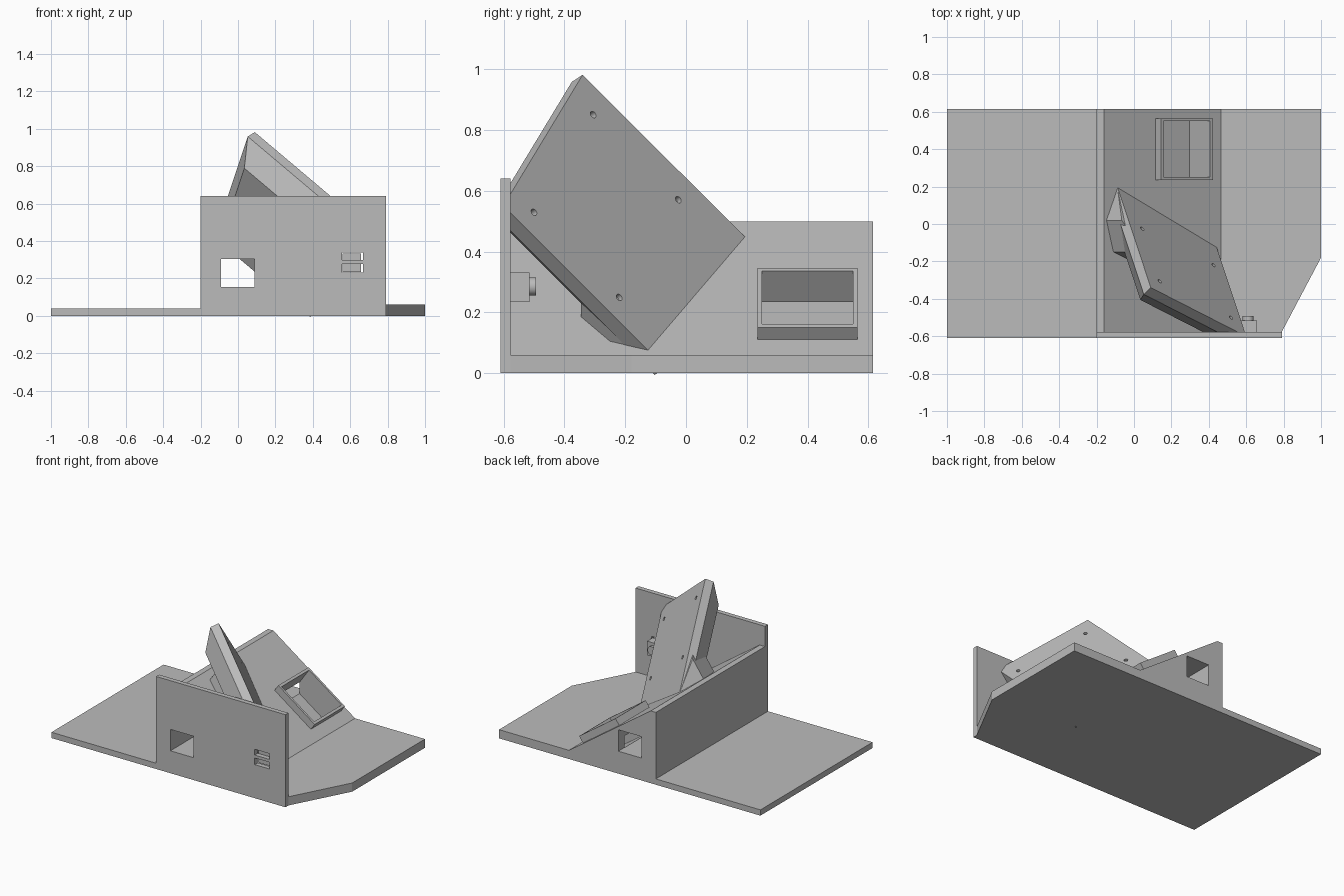
import bpy, bmesh
from mathutils import Vector, Matrix

default = bpy.data.objects.get("Cube")
if default:
    bpy.data.objects.remove(default, do_unlink=True)

GREY = (0.5, 0.5, 0.5, 1)
mat = bpy.data.materials.new("plain_grey")
mat.use_nodes = True
mat.diffuse_color = GREY
mat.node_tree.nodes["Principled BSDF"].inputs["Base Color"].default_value = GREY


def finish(name, bm):
    bmesh.ops.recalc_face_normals(bm, faces=bm.faces)
    mesh = bpy.data.meshes.new(name)
    bm.to_mesh(mesh)
    bm.free()
    mesh.materials.append(mat)
    obj = bpy.data.objects.new(name, mesh)
    bpy.context.collection.objects.link(obj)
    return obj


def hull(name, points):
    bm = bmesh.new()
    for p in points:
        bm.verts.new(p)
    res = bmesh.ops.convex_hull(bm, input=bm.verts)
    junk = {g for g in res["geom_interior"] + res["geom_unused"] if isinstance(g, bmesh.types.BMVert)}
    bmesh.ops.delete(bm, geom=list(junk), context="VERTS")
    bmesh.ops.dissolve_limit(bm, angle_limit=0.01, verts=bm.verts, edges=bm.edges)
    return finish(name, bm)


def box(name, xs, ys, zs, frame=None):
    frame = frame or Matrix.Identity(4)
    return hull(name, [frame @ Vector((x, y, z)) for x in xs for y in ys for z in zs])


def prism(name, outline, offset):
    bm = bmesh.new()
    face = bm.faces.new([bm.verts.new(p) for p in outline])
    ext = bmesh.ops.extrude_face_region(bm, geom=[face])
    moved = [g for g in ext["geom"] if isinstance(g, bmesh.types.BMVert)]
    bmesh.ops.translate(bm, verts=moved, vec=offset)
    return finish(name, bm)


def cylinder(name, radius, depth, matrix):
    bm = bmesh.new()
    bmesh.ops.create_cone(bm, cap_ends=True, segments=24, radius1=radius,
                          radius2=radius, depth=depth, matrix=matrix)
    obj = finish(name, bm)
    obj.data.shade_smooth()
    obj.data.set_sharp_from_angle(angle=0.6)
    return obj


def cut(target, cutters):
    for c in cutters:
        mod = target.modifiers.new("cut", "BOOLEAN")
        mod.operation, mod.solver, mod.object = "DIFFERENCE", "EXACT", c
    bpy.context.view_layer.update()
    deps = bpy.context.evaluated_depsgraph_get()
    mesh = bpy.data.meshes.new_from_object(target.evaluated_get(deps))
    target.modifiers.clear()
    target.data = mesh


def discard(cutters):
    for c in cutters:
        bpy.data.objects.remove(c, do_unlink=True)


FRONT, BACK, INNER = -0.61, 0.615, -0.577

# Base plates
box("left_base", (-1, -0.2), (FRONT, BACK), (0, 0.04))
outline = [(-0.2, INNER), (0.79, INNER), (1, -0.18), (1, BACK), (-0.2, BACK)]
base = prism("right_base", [(x, y, 0) for x, y in outline], (0, 0, 0.06))

# Sloped wedge
profile = [(-0.2, 0), (-0.2, 0.5), (-0.16, 0.5), (0.465, 0.06), (0.465, 0)]
wedge = prism("wedge", [(x, INNER, z) for x, z in profile], (0, BACK - INNER, 0))

# Raised frame on the slope: local x runs down the slope, z away from it
down = Vector((0.625, 0, -0.44)).normalized()
up = Vector((-down.z, 0, down.x))
slope = Matrix((down, (0, 1, 0), up)).transposed().to_4x4()
slope.translation = Vector((0.115, 0.4, 0.306))
frame = box("slope_frame", (0, 0.34), (-0.165, 0.165), (-0.005, 0.05), slope)

# Pocket through the frame and the cable tunnel along the wedge
pocket = box("pocket_cutter", (0.018, 0.322), (-0.15, 0.15), (-0.14, 0.1), slope)
tunnel = box("tunnel_cutter", (-0.09, 0.087), (-0.8, 0.8), (0.155, 0.303))
for part in (wedge, base, frame):
    cut(part, [pocket])
cut(wedge, [tunnel])

# Front wall with window and two port slots
wall = box("front_wall", (-0.2, 0.79), (FRONT, INNER), (0, 0.64))
slots = [box("slot_cutter", (0.555, 0.668), (-0.8, -0.5), zs)
         for zs in ((0.298, 0.338), (0.232, 0.278))]
cut(wall, [tunnel] + slots)
discard(slots + [pocket, tunnel])

# Port body behind the slots
box("port_body", (0.56, 0.658), (INNER, -0.515), (0.235, 0.332))
cylinder("port_nub", 0.03, 0.03,
         Matrix.Translation((0.61, -0.508, 0.285)) @ Matrix.Rotation(1.5708, 4, "X"))

# Tilted panel: local x along the top edge, y down the side, z out of the face
u = Vector((0.712, -0.364, -0.601)).normalized()
v = Vector((-0.2325, 0.691, -0.685))
v = (v - u * v.dot(u)).normalized()
n = u.cross(v)
tilt = Matrix((u, v, n)).transposed().to_4x4()
tilt.translation = Vector((0.09, -0.34, 0.982))
W, L, T, INSET = 0.717, 0.775, 0.057, 0.1
points = [(x, y, z) for x in (0, W) for y in (0, L) for z in (0, -T)]
points += [(x, y, -T - INSET) for x in (INSET, W - INSET) for y in (INSET, L - INSET)]
panel = hull("tilted_panel", [tilt @ Vector(p) for p in points])
holes = [cylinder("hole_cutter", 0.012, 0.12, tilt @ Matrix.Translation((x, y, 0)))
         for x in (0.1, 0.635) for y in (0.103, 0.51)]
trim = box("trim_cutter", (-2, 2), (-2, INNER - 0.01), (-2, 2))
cut(panel, holes + [trim])
discard(holes + [trim])

# Chamfered neck joining the panel to the slope, square to the slope
foot = [(-0.088, 0.19), (-0.147, 0.02), (-0.11, -0.15),
        (0.287, -0.345), (0.401, -0.25), (0.44, -0.13)]
neck = []
for x, y in foot:
    p = Vector((x, y, 0.5 - (x + 0.16) * 0.704))
    depth = -(p - tilt.translation).dot(n)
    rise = max(0, depth - 0.03) / up.dot(n)
    neck += [p - up * 0.02, p + up * rise]
hull("panel_neck", neck)
